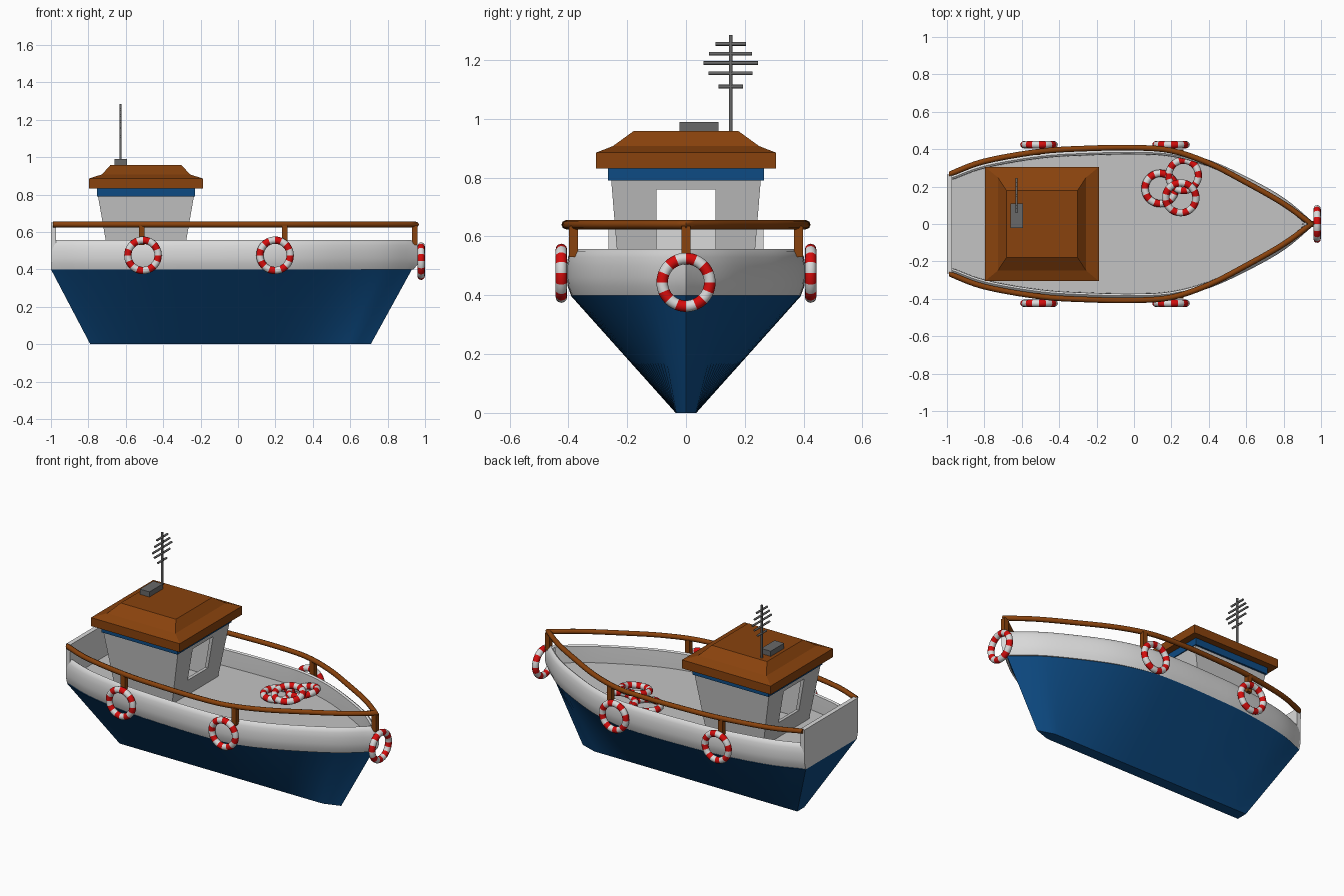
import bpy, bmesh, math
from mathutils import Vector, Matrix

if "Cube" in bpy.data.objects:
    bpy.data.objects.remove(bpy.data.objects["Cube"])


def mat(name, r, g, b):
    m = bpy.data.materials.new(name)
    m.diffuse_color = (r, g, b, 1)
    m.use_nodes = True
    m.node_tree.nodes["Principled BSDF"].inputs["Base Color"].default_value = m.diffuse_color
    return m


BLUE = mat("hull blue", 0.004, 0.07, 0.23)
WHITE = mat("white paint", 0.7, 0.7, 0.7)
GREY = mat("light grey", 0.55, 0.55, 0.55)
BROWN = mat("brown wood", 0.25, 0.055, 0.004)
METAL = mat("dark metal", 0.14, 0.14, 0.14)
RED = mat("ring red", 0.68, 0.004, 0.004)


def finish(name, bm, mats, smooth=None):
    bmesh.ops.recalc_face_normals(bm, faces=bm.faces)
    me = bpy.data.meshes.new(name)
    bm.to_mesh(me)
    bm.free()
    ob = bpy.data.objects.new(name, me)
    bpy.context.collection.objects.link(ob)
    for m in mats:
        me.materials.append(m)
    if smooth:
        bpy.ops.object.select_all(action='DESELECT')
        ob.select_set(True)
        bpy.context.view_layer.objects.active = ob
        bpy.ops.object.shade_smooth_by_angle(angle=math.radians(smooth))
    return ob


def loft(name, rings, mats, closed=True, caps=True, smooth=None):
    """Join rows of points; each row is a loop when closed."""
    bm = bmesh.new()
    rows = [[bm.verts.new(p) for p in r] for r in rings]
    n = len(rows[0])
    for a, b in zip(rows, rows[1:]):
        for i in range(n if closed else n - 1):
            j = (i + 1) % n
            bm.faces.new((a[i], a[j], b[j], b[i]))
    if caps:
        bm.faces.new(rows[0])
        bm.faces.new(rows[-1])
    return finish(name, bm, mats, smooth)


def rect(cx, cy, hx, hy, z):
    return [(cx + sx * hx, cy + sy * hy, z) for sx, sy in ((-1, -1), (1, -1), (1, 1), (-1, 1))]


def box(name, x0, x1, y0, y1, z0, z1, m):
    c = ((x0 + x1) / 2, (y0 + y1) / 2, (x1 - x0) / 2, (y1 - y0) / 2)
    return loft(name, [rect(*c, z0), rect(*c, z1)], [m])


def outline(pts, steps=5):
    """Smooth half outline from stern to bow, mirrored round the bow."""
    p = [Vector(q) for q in pts]
    p = [2 * p[0] - p[1]] + p + [2 * p[-1] - p[-2]]
    half = []
    for i in range(1, len(p) - 2):
        a, b, c, d = p[i - 1:i + 3]
        for k in range(steps):
            t = k / steps
            half.append(0.5 * (2 * b + (c - a) * t + (2 * a - 5 * b + 4 * c - d) * t * t
                               + (3 * b - a - 3 * c + d) * t ** 3))
    tip = p[-2]
    return [Vector((v.x, -v.y)) for v in half] + [tip] + half[::-1]


def offset(path, d, miter):
    out = []
    tip = len(path) // 2
    for i, v in enumerate(path):
        t = path[min(i + 1, len(path) - 1)] - path[max(i - 1, 0)]
        n = Vector((t.y, -t.x)).normalized()
        if i == tip:
            out.append(v + Vector((d * miter, 0)))
            continue
        q = v + n * d
        if i in (0, len(path) - 1):
            q.x = v.x
        q.y = min(q.y, 0) if i < tip else max(q.y, 0)
        out.append(q)
    return out


def sweep(name, path, profile, m, miter, smooth):
    lines = [[(v.x, v.y, z) for v in offset(path, d, miter)] for d, z in profile]
    return loft(name, list(zip(*lines)), [m], smooth=smooth)


# hull: straight sided, lofted from keel to waterline
deck_line = outline([(-1, .258), (-.8, .33), (-.5, .382), (-.25, .398), (0, .403), (.2, .392),
                     (.4, .34), (.6, .25), (.8, .137), (.965, 0)])


def hull_row(t):
    row = []
    for v in deck_line:
        x = -1 + (v.x + 1) * 1.93 / 1.965
        top = Vector((x, v.y * .975, .4))
        kx = -.79 + (x + 1) * 1.5 / 1.93
        ky = math.copysign(min(.035, abs(v.y) * .3), v.y)
        row.append(tuple(Vector((kx, ky, 0)).lerp(top, t)))
    return row


loft("hull", [hull_row(t) for t in (0, .5, 1)], [BLUE], smooth=30)

# bulwark, deck and transom
sweep("bulwark", deck_line,
      [(-.012, .4), (-.001, .43), (.003, .46), (.003, .5), (-.002, .53), (-.01, .55),
       (-.02, .557), (-.03, .55), (-.032, .44), (-.03, .4)], WHITE, 2.2, 50)
bm = bmesh.new()
bm.faces.new([bm.verts.new((v.x, v.y, .45)) for v in offset(deck_line, -.02, 2)])
finish("deck", bm, [GREY])
loft("transom", [rect(-.986, 0, .014, .25, .4), rect(-.986, 0, .014, .262, .44),
                 rect(-.986, 0, .014, .264, .65)], [WHITE])

# wooden handrail and posts
rail_line = outline([(-.99, .265), (-.8, .335), (-.5, .388), (-.25, .404), (0, .408), (.2, .392),
                     (.4, .325), (.6, .222), (.8, .108), (.948, 0)])
rail_profile = [(.015 * math.cos(a * math.pi / 4), .64 + .0155 * math.sin(a * math.pi / 4))
                for a in range(8)]
sweep("handrail", rail_line, rail_profile, BROWN, 1.3, 60)
for side in (-1, 1):
    for x in (-.515, .25):
        y = side * .383
        box("rail_post", x - .015, x + .015, y - .015, y + .015, .53, .635, BROWN)
box("bow_post", .93, .96, -.015, .015, .53, .635, BROWN)

# cabin: hollow tapered walls with front and rear openings
CX = -.492
cabin = loft("cabin_walls", [rect(CX, 0, .196, .226, .445), rect(CX, 0, .258, .255, .8)], [GREY])
inner = loft("cutter_inside", [rect(CX, 0, .168, .204, .4), rect(CX, 0, .246, .24, .85)], [GREY])
opening = box("cutter_openings", -1, 0, -.1, .1, .555, .76, GREY)
bpy.context.view_layer.objects.active = cabin
for c in (inner, opening):
    c.hide_render = True
    mod = cabin.modifiers.new("cut", 'BOOLEAN')
    mod.operation = 'DIFFERENCE'
    mod.solver = 'EXACT'
    mod.object = c
    bpy.ops.object.modifier_apply(modifier=mod.name)
for c in (inner, opening):
    bpy.data.objects.remove(c)
box("cabin_band", CX - .262, CX + .262, -.266, .266, .79, .835, BLUE)
loft("cabin_roof", [rect(CX, 0, .305, .306, .832), rect(CX, 0, .305, .306, .885),
                    rect(CX, 0, .235, .248, .908), rect(CX, 0, .19, .179, .958)], [BROWN])

# roof box and aerial
box("roof_box", -.66, -.594, -.022, .11, .95, .99, METAL)


def rod(name, centre, length, r, along_y):
    bm = bmesh.new()
    m = Matrix.Translation(centre)
    if along_y:
        m = m @ Matrix.Rotation(math.pi / 2, 4, 'X')
    bmesh.ops.create_cone(bm, cap_ends=True, segments=10, radius1=r, radius2=r, depth=length, matrix=m)
    finish(name, bm, [METAL], 40)


rod("aerial_mast", (-.628, .152, 1.118), .334, .0065, False)
for z, half in ((1.255, .052), (1.222, .073), (1.19, .093), (1.155, .075), (1.11, .042)):
    rod("aerial_bar", (-.628, .152, z), half * 2, .0062, True)


# striped life rings
def life_ring(name, loc, rot):
    bm = bmesh.new()
    m = Matrix.Translation(loc) @ rot
    N, K = 48, 12
    v = [[bm.verts.new(m @ Vector(((.081 + .0195 * math.cos(b)) * math.cos(a),
                                   (.081 + .0195 * math.cos(b)) * math.sin(a), .0195 * math.sin(b))))
          for b in (2 * math.pi * j / K for j in range(K))]
         for a in (2 * math.pi * i / N for i in range(N))]
    for i in range(N):
        for j in range(K):
            f = bm.faces.new((v[i][j], v[(i + 1) % N][j], v[(i + 1) % N][(j + 1) % K], v[i][(j + 1) % K]))
            f.material_index = (i // 3) % 2
    finish(name, bm, [WHITE, RED], 60)


def R(angle, axis):
    return Matrix.Rotation(math.radians(angle), 4, axis)


for side in (-1, 1):
    for x in (-.508, .198):
        life_ring("side_life_ring", (x, side * .424, .475), R(90, 'X'))
life_ring("bow_life_ring", (.979, 0, .444), R(90, 'Y'))
life_ring("deck_life_ring", (.14, .19, .471), R(0, 'X'))
life_ring("deck_life_ring", (.265, .26, .495), R(-12, 'Y') @ R(15, 'Z'))
life_ring("deck_life_ring", (.25, .14, .522), R(10, 'X') @ R(30, 'Z'))
